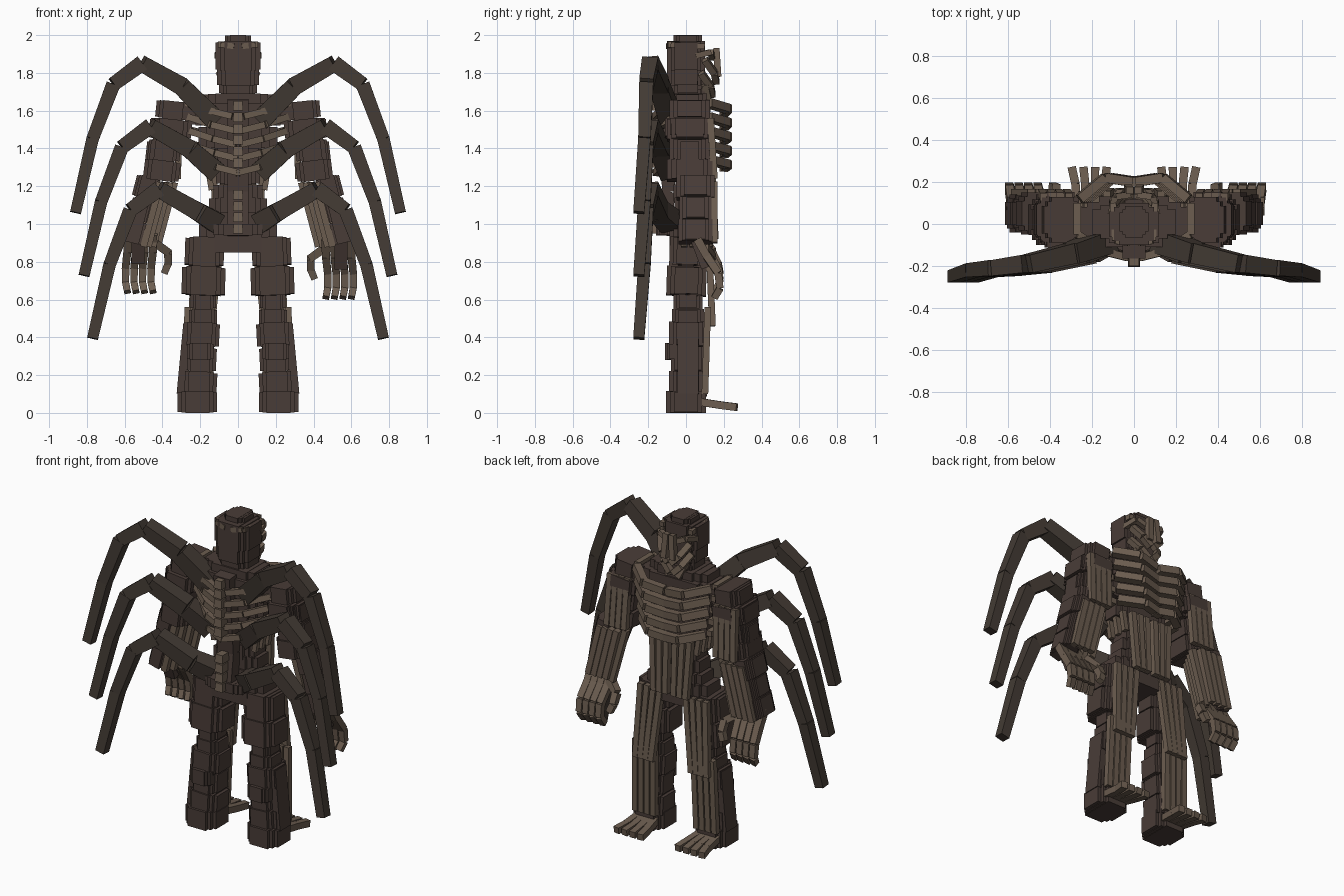
import bpy, bmesh
from mathutils import Vector, Matrix

if "Cube" in bpy.data.objects:
    bpy.data.objects.remove(bpy.data.objects["Cube"])


def material(name, red, green, blue):
    made = bpy.data.materials.new(name)
    made.use_nodes = True
    colour = (red, green, blue, 1)
    made.diffuse_color = colour
    made.node_tree.nodes["Principled BSDF"].inputs["Base Color"].default_value = colour
    return made


BARK = material("dark bark", .066, .045, .038)
LIMB = material("dark limb", .056, .043, .034)
BONE = material("pale wood", .15, .11, .08)


def add_object(name, colour, bm):
    mesh = bpy.data.meshes.new(name)
    bm.to_mesh(mesh)
    mesh.materials.append(colour)
    bpy.context.collection.objects.link(bpy.data.objects.new(name, mesh))


def finish(name, colour, bm, paired):
    """Turn the blocks into one object, or a left and right pair."""
    bmesh.ops.recalc_face_normals(bm, faces=bm.faces)
    add_object("left_" + name if paired else name, colour, bm)
    if paired:
        bmesh.ops.scale(bm, vec=(-1, 1, 1), verts=bm.verts)
        bmesh.ops.reverse_faces(bm, faces=bm.faces)
        add_object("right_" + name, colour, bm)
    bm.free()


def bar(bm, start, end, width, depth, taper=1):
    """Square bar between two points, its far end scaled by taper."""
    axis = (end - start).normalized()
    reference = Vector((0, 1, 0)) if abs(axis.y) < .8 else Vector((0, 0, 1))
    deep = (reference - axis * reference.dot(axis)).normalized()
    across = axis.cross(deep)
    turn = Matrix((across, deep, axis)).transposed()
    length = (end - start).length
    for vert in bmesh.ops.create_cube(bm, size=1)["verts"]:
        x, y, z = vert.co
        size = taper if z > 0 else 1
        vert.co = start + turn @ Vector((x * width * size, y * depth * size, (z + .5) * length))


def column(name, foot, head, width, depth, tiers=1, narrow=1, paired=False):
    """Tiers of crossed blocks from foot to head; narrow scales the lowest tier."""
    bm = bmesh.new()
    foot, head = Vector(foot), Vector(head)
    for tier in range(tiers):
        start, end = foot.lerp(head, tier / tiers), foot.lerp(head, (tier + 1) / tiers)
        size = narrow + (1 - narrow) * tier / max(tiers - 1, 1)
        size *= .9 if tier % 2 else 1
        for wide, deep, trim in ((1, .6, .05), (.8, .8, .02), (.6, 1, 0)):
            bar(bm, start.lerp(end, trim), end.lerp(start, trim),
                width * size * wide, depth * size * deep)
    finish(name, BARK, bm, paired)


def fan(name, path, step=(0, 0, 0), count=1, size=.035, depth=None,
        spread=1, taper=1, colour=BONE, paired=True):
    """Row of jointed bars; each is moved one step on, with the step scaled by spread at the tip."""
    bm = bmesh.new()
    for index in range(count):
        points = []
        for joint, point in enumerate(path):
            along = joint / (len(path) - 1)
            points.append(Vector(point) + Vector(step) * index * (1 + (spread - 1) * along))
        width, deep = size, depth or size
        for start, end in zip(points, points[1:]):
            bar(bm, start, end, width, deep, taper)
            width, deep = width * taper, deep * taper
    finish(name, colour, bm, paired)


# Head and neck
column("neck", foot=(0, .02, 1.6), head=(0, .02, 1.72), width=.18, depth=.2)
column("jaw", foot=(0, .01, 1.69), head=(0, .01, 1.76), width=.2, depth=.18)
column("skull", foot=(0, 0, 1.73), head=(0, 0, 1.86), width=.22, depth=.2)
column("temples", foot=(0, 0, 1.81), head=(0, 0, 1.97), width=.24, depth=.2)
column("crown", foot=(0, .01, 1.94), head=(0, .01, 2), width=.14, depth=.15)

# Head band and face slats
fan("head_band", [(.02, -.09, 1.94), (.09, -.08, 1.95), (.1, .1, 1.94)], size=.03)
fan("brow", [(.02, .14, 1.88), (.09, .13, 1.91), (.11, .05, 1.89)], size=.03)
fan("nose_slat", [(.02, .16, 1.93), (.03, .17, 1.78)])
fan("cheeks", [(.1, .1, 1.87), (.06, .15, 1.8), (.01, .16, 1.75)], step=(0, -.02, -.07), count=2)
fan("chin", [(.07, .1, 1.74), (.03, .12, 1.65)])

# Torso, waist and hips
column("collar", foot=(0, .01, 1.6), head=(0, .01, 1.69), width=.4, depth=.2)
column("chest", foot=(0, .01, 1.28), head=(0, .01, 1.64), width=.56, depth=.24, tiers=3, narrow=.65)
column("belly", foot=(0, .03, 1.12), head=(0, .03, 1.3), width=.26, depth=.19, tiers=2)
column("waist", foot=(0, .03, .98), head=(0, .03, 1.14), width=.34, depth=.2, tiers=2)
column("hips", foot=(0, .02, .85), head=(0, .02, 1), width=.46, depth=.24, tiers=2, narrow=.9)
column("hip_back_block", foot=(0, -.12, .94), head=(0, -.12, 1), width=.26, depth=.08)

# Spine
fan("spine_ridge", [(0, -.12, .94), (0, -.09, 1.17), (0, -.13, 1.66)],
    size=.11, depth=.07, colour=BARK, paired=False)
fan("lower_vertebrae", [(0, -.16, .95), (0, -.16, 1)], step=(0, 0, .06), count=4,
    size=.055, depth=.07, taper=.85, paired=False)
fan("upper_vertebrae", [(0, -.17, 1.3), (0, -.17, 1.35)], step=(0, 0, .06), count=6,
    size=.055, depth=.07, taper=.85, paired=False)

# Ribs, wrapping front and back
rib_step = (-.01, 0, -.075)
fan("front_ribs", [(.26, .12, 1.64), (.14, .22, 1.61), (.01, .2, 1.59)], rib_step, count=5, size=.045, spread=.97)
fan("back_ribs", [(.27, .1, 1.64), (.27, -.05, 1.64), (.15, -.13, 1.6), (.03, -.16, 1.57)], rib_step, count=5)

# Slats over the belly and flanks
fan("belly_slats", [(.03, .14, 1.28), (.03, .155, .92)], step=(.05, 0, 0), count=3, spread=.8)
fan("flank_slats", [(.16, -.03, 1.3), (.14, -.03, 1.18)], step=(0, .06, 0), count=3, size=.03)

# Shoulders and arms
column("shoulder", foot=(.36, .02, 1.46), head=(.34, .02, 1.65), width=.2, depth=.24, tiers=2, narrow=1.1, paired=True)
column("upper_arm", foot=(.41, .02, 1.23), head=(.37, .02, 1.55), width=.19, depth=.24, tiers=3, paired=True)
column("elbow", foot=(.45, .02, 1.26), head=(.43, .02, 1.44), width=.1, depth=.16, paired=True)
column("forearm", foot=(.56, .05, .9), head=(.47, .05, 1.25), width=.13, depth=.2, tiers=3, narrow=.9, paired=True)
fan("upper_arm_slats", [(.31, .13, 1.56), (.32, .15, 1.24)], step=(.04, 0, 0), count=4)
fan("outer_forearm_slats", [(.37, .15, 1.22), (.45, .15, .9)], step=(.04, 0, 0), count=4)
fan("inner_forearm_slats", [(.41, -.02, 1.22), (.5, -.01, .88)], step=(-.025, .045, 0), count=4)

# Hands, with the left one hanging a little lower
fan("palm", [(.53, .05, .96), (.53, .11, .8)], size=.07, depth=.06, colour=BARK)
fan("fingers", [(.45, .06, .95), (.45, .11, .86), (.46, .17, .77), (.46, .18, .69), (.45, .15, .64)],
    step=(.045, 0, 0), count=4, size=.045, taper=.94)
fan("thumb", [(.44, .1, .9), (.37, .14, .85), (.37, .17, .79), (.39, .18, .74)], size=.045, taper=.93)
for part in ("palm", "fingers", "thumb"):
    bpy.data.objects["left_" + part].location = (.015, 0, -.03)

# Legs
column("thigh", foot=(.185, 0, .62), head=(.175, .01, .93), width=.23, depth=.21, tiers=2, paired=True)
column("knee", foot=(.185, .01, .44), head=(.185, .01, .66), width=.15, depth=.17, tiers=2, paired=True)
column("shin", foot=(.21, .01, .09), head=(.19, .01, .48), width=.19, depth=.2, tiers=3, paired=True)
column("calf_bulge", foot=(.2, -.06, .28), head=(.2, -.06, .37), width=.14, depth=.1, paired=True)
fan("shin_plate", [(.265, .01, .47), (.3, .01, .1)], size=.05, depth=.11, colour=BARK)
column("foot", foot=(.215, 0, 0), head=(.215, 0, .115), width=.21, depth=.21, paired=True)
fan("thigh_slats", [(.09, .12, .92), (.14, .14, .46)], step=(.045, 0, 0), count=4, spread=.8)
fan("shin_slats", [(.14, .115, .56), (.15, .1, .1)], step=(.042, 0, 0), count=4)
fan("toes", [(.16, .06, .06), (.14, .19, .04), (.13, .27, .03)], step=(.037, 0, 0), count=4, size=.04, spread=1.5)

# Six arched limbs on the back, each pair rooted at the trunk
arch = [(.3, -.14, 1.73), (.51, -.19, 1.85), (.66, -.21, 1.74), (.77, -.22, 1.45), (.86, -.25, 1.06)]
for level, name in enumerate(("upper", "middle", "lower")):
    drop = Vector((-.045, 0, -.333)) * level
    root = Vector((.12, -.08, 1.55 - level * .27))
    fan(name + "_back_limb", [root] + [Vector(point) + drop for point in arch],
        size=.11, taper=.88, colour=LIMB)
